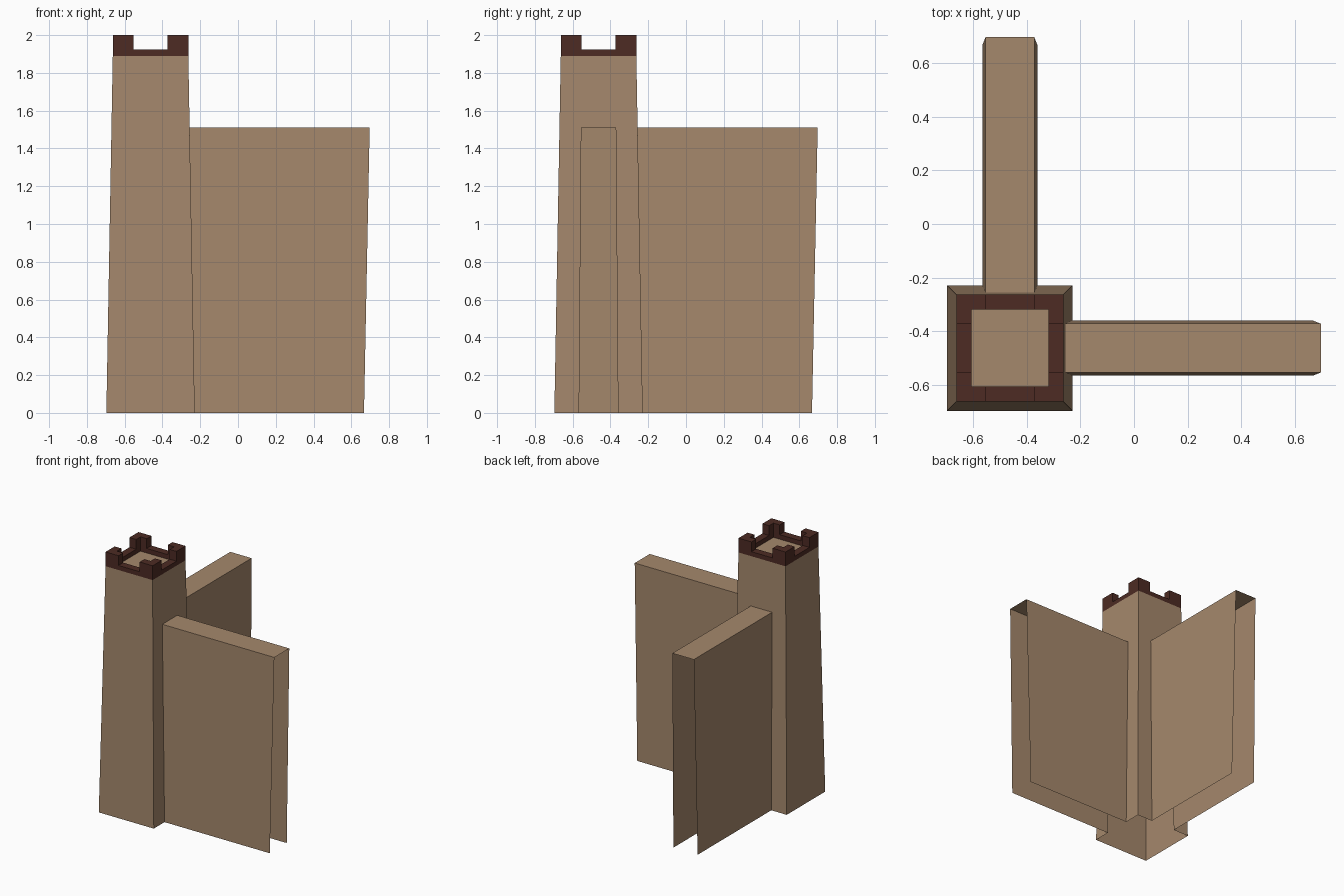
import bpy
from math import pi
from mathutils import Matrix, Vector

if "Cube" in bpy.data.objects:
    bpy.data.objects.remove(bpy.data.objects["Cube"])

C = -0.463                      # tower centre in x and y
BASE, TOP, H = 0.234, 0.20, 1.89   # tower half widths and height
WB, WT, WH = 0.103, 0.091, 1.51    # wall half widths (base, top) and height
END_B, END_T = 0.667 - C, 0.697 - C  # wall end distance from tower centre


def material(name, rgb):
    m = bpy.data.materials.new(name)
    m.diffuse_color = (*rgb, 1)
    m.use_nodes = True
    m.node_tree.nodes["Principled BSDF"].inputs["Base Color"].default_value = m.diffuse_color
    return m


stone = material("tan stone", (0.376, 0.246, 0.150))
trim = material("dark brown trim", (0.074, 0.024, 0.017))


def build(name, faces, mat, turn=0):
    """Make an object from a list of face corner lists, moved to the tower centre."""
    rot = Matrix.Rotation(turn, 3, 'Z')
    verts, index, polys = [], {}, []
    for f in faces:
        poly = []
        for p in f:
            q = rot @ Vector(p) + Vector((C, C, 0))
            key = tuple(round(c, 5) for c in q)
            if key not in index:
                index[key] = len(verts)
                verts.append(key)
            poly.append(index[key])
        polys.append(poly)
    me = bpy.data.meshes.new(name)
    me.from_pydata(verts, [], polys)
    me.materials.append(mat)
    ob = bpy.data.objects.new(name, me)
    bpy.context.collection.objects.link(ob)
    return ob


def side_x(z):
    """Half width of the tapered tower at height z."""
    return BASE + (TOP - BASE) * z / H


# Tower: tapered shell, open below, with doorway-like openings into the walls
plain = [(-BASE, 0), (BASE, 0), (TOP, H), (-TOP, H)]
opened = [(-BASE, 0), (-WB, 0), (-WT, WH), (WT, WH), (WB, 0), (BASE, 0), (TOP, H), (-TOP, H)]
tower = []
for k, outline in enumerate((opened, opened, plain, plain)):
    r = Matrix.Rotation(k * pi / 2, 3, 'Z')
    tower.append([r @ Vector((side_x(z), y, z)) for y, z in outline])
tower.append([(-TOP, -TOP, H), (TOP, -TOP, H), (TOP, TOP, H), (-TOP, TOP, H)])
build("tower", tower, stone)

# Walls: two tapered shells, open at the end and below
ring = [(-WB, 0), (-WT, WH), (WT, WH), (WB, 0)]
near = [(side_x(z), y, z) for y, z in ring]
far = [(END_T if z else END_B, y, z) for y, z in ring]
wall = [[near[i], far[i], far[i + 1], near[i + 1]] for i in range(3)]
build("right_wall", wall, stone)
build("back_wall", wall, stone, pi / 2)

# Battlement: rim with raised corners, built from a grid of cell heights
g = [-0.20, -0.143, -0.09, 0.09, 0.143, 0.20]


def height(i, j):
    if not (0 <= i <= 4 and 0 <= j <= 4):
        return H
    if i in (0, 4) or j in (0, 4):
        return 1.925 if 2 in (i, j) else 2.0
    return H


rim = []
for i in range(5):
    for j in range(5):
        z = height(i, j)
        if z == H:
            continue
        c = [(g[i], g[j]), (g[i + 1], g[j]), (g[i + 1], g[j + 1]), (g[i], g[j + 1])]
        rim.append([(x, y, z) for x, y in c])
        for k, (di, dj) in enumerate(((0, -1), (1, 0), (0, 1), (-1, 0))):
            low = height(i + di, j + dj)
            if low < z:
                a, b = c[k], c[(k + 1) % 4]
                rim.append([(*a, low), (*b, low), (*b, z), (*a, z)])
build("battlement", rim, trim)
